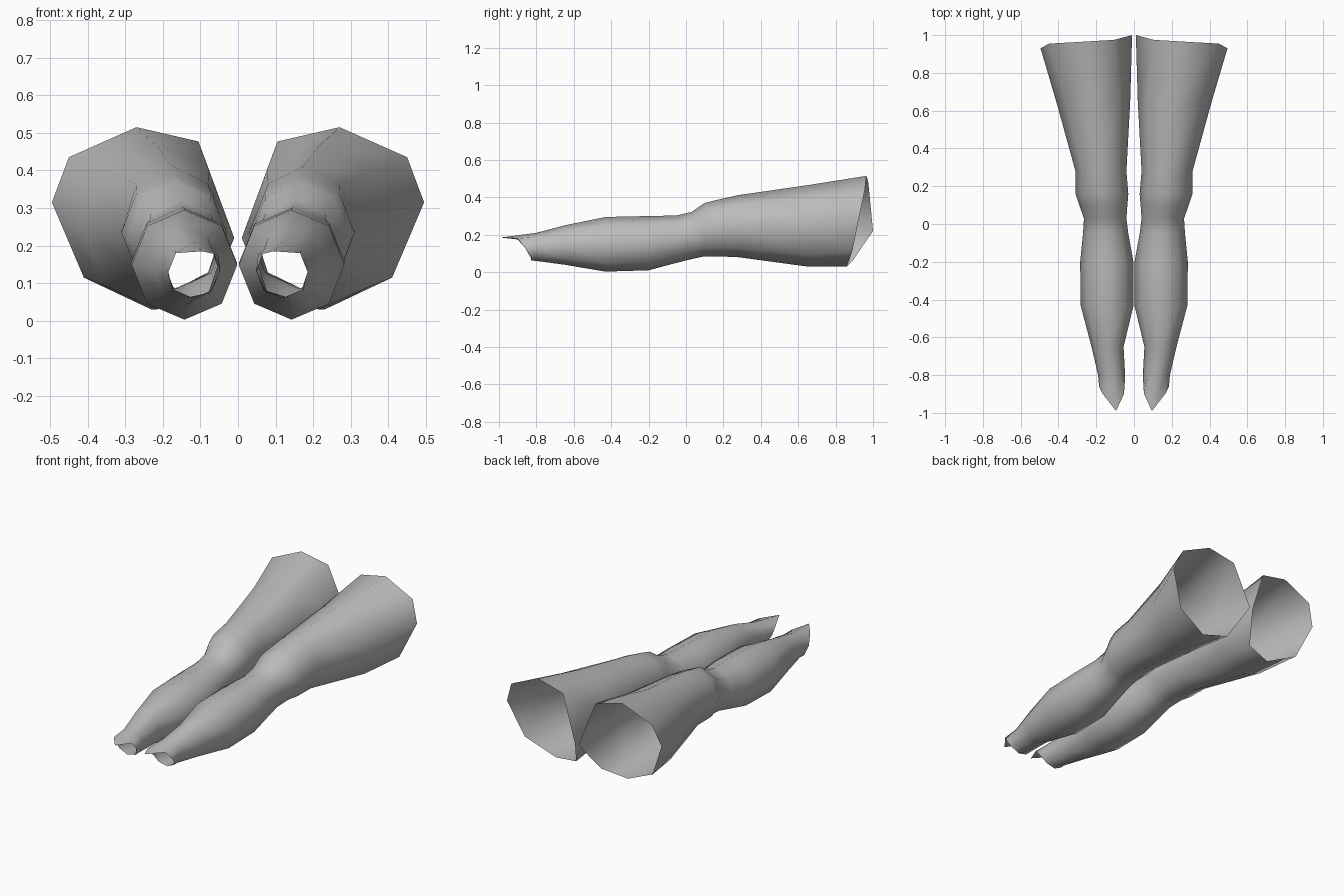
import bpy, bmesh, math

cube = bpy.data.objects.get("Cube")
if cube:
    bpy.data.objects.remove(cube)

grey = bpy.data.materials.new("soft grey")
grey.use_nodes = True
COLOR = (0.5, 0.5, 0.5, 1)
grey.diffuse_color = COLOR
grey.node_tree.nodes["Principled BSDF"].inputs["Base Color"].default_value = COLOR

SIDES = 8


def ring(y, inner, outer, bottom, top):
    """Eight-sided section, starting at the top and turning outward."""
    points = []
    for i in range(SIDES):
        a = 2 * math.pi * i / SIDES
        points.append(((inner + outer) / 2 + (outer - inner) / 2 * math.sin(a), y,
                       (bottom + top) / 2 + (top - bottom) / 2 * math.cos(a)))
    return points


# Slanted open hem of the thigh
thigh_hem = [(.27, .965, .515), (.45, .955, .435), (.495, .93, .315), (.41, .89, .115),
             (.23, .86, .03), (.08, .89, .06), (.01, 1.0, .22), (.105, .975, .477)]

# Pointed open hem over the foot
foot_hem = [(.095, -.99, .185), (.165, -.9, .18), (.185, -.86, .13), (.175, -.83, .085),
            (.13, -.83, .063), (.075, -.83, .075), (.05, -.86, .13), (.053, -.9, .175)]

# Sections from thigh to ankle: y, inner x, outer x, bottom z, top z
sections = [(.65, .02, .412, .03, .465), (.28, .04, .31, .08, .412),
            (.16, .03, .31, .085, .385), (.10, .035, .29, .085, .37),
            (.03, .04, .265, .07, .322), (-.05, .03, .27, .05, .303),
            (-.2, .003, .285, .01, .30), (-.43, .002, .283, .003, .295),
            (-.65, .055, .225, .04, .25), (-.8, .047, .19, .06, .21)]


def build_leg(name, side):
    bm = bmesh.new()
    loops = [thigh_hem] + [ring(*s) for s in sections] + [foot_hem]
    rows = [[bm.verts.new((x * side, y, z)) for x, y, z in loop] for loop in loops]
    for a, b in zip(rows, rows[1:]):
        for i in range(SIDES):
            j = (i + 1) % SIDES
            face = [a[i], a[j], b[j], b[i]]
            bm.faces.new(face if side < 0 else face[::-1])
    # Make the shell face outward
    bm.normal_update()
    test = next(f for f in bm.faces if abs(f.normal.z) > .5)
    middle = sum(v.co.z for v in bm.verts) / len(bm.verts)
    if (test.calc_center_median().z - middle) * test.normal.z < 0:
        bmesh.ops.reverse_faces(bm, faces=bm.faces[:])
    mesh = bpy.data.meshes.new(name)
    bm.to_mesh(mesh)
    bm.free()
    mesh.materials.append(grey)
    mesh.shade_smooth()
    obj = bpy.data.objects.new(name, mesh)
    bpy.context.collection.objects.link(obj)


build_leg("left_leg", 1)
build_leg("right_leg", -1)
